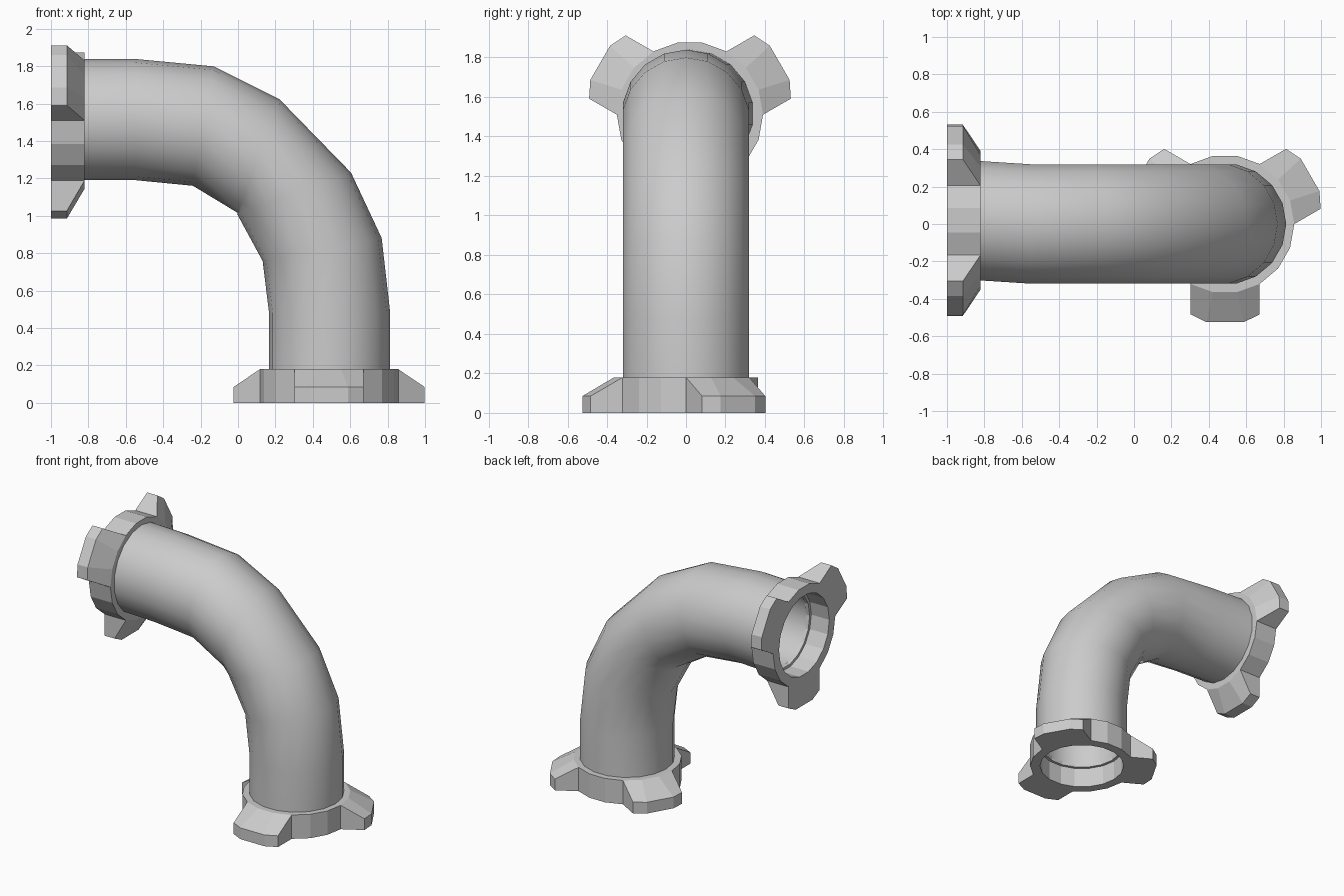
import bpy, bmesh, math
from mathutils import Matrix, Vector

cube = bpy.data.objects.get("Cube")
if cube:
    bpy.data.objects.remove(cube)

grey = bpy.data.materials.new("pipe_grey")
grey.use_nodes = True
COLOUR = (0.6, 0.6, 0.6, 1)
grey.diffuse_color = COLOUR
grey.node_tree.nodes["Principled BSDF"].inputs["Base Color"].default_value = COLOUR

SIDES = 18
BORE = 0.28


def make_object(name, bm):
    bmesh.ops.remove_doubles(bm, verts=bm.verts, dist=0.0005)
    mesh = bpy.data.meshes.new(name)
    bm.to_mesh(mesh)
    bm.free()
    mesh.materials.append(grey)
    obj = bpy.data.objects.new(name, mesh)
    bpy.context.collection.objects.link(obj)
    return obj


def loft(bm, loops, flip=False):
    """Bridge closed loops of equal length with quads."""
    rings = [[bm.verts.new(p) for p in loop] for loop in loops]
    for a, b in zip(rings, rings[1:]):
        n = len(a)
        for i in range(n):
            j = (i + 1) % n
            face = (a[i], a[j], b[j], b[i])
            bm.faces.new(face[::-1] if flip else face)


def polar(radius, degrees):
    t = math.radians(degrees)
    return Vector((radius * math.cos(t), radius * math.sin(t), 0))


def flange(name, matrix):
    """Collar with three parallel-sided lugs, chamfered towards the pipe."""
    outer, ring, bore = [], [], []
    for centre in (30, 150, 270):
        turn = Matrix.Rotation(math.radians(centre), 3, 'Z')
        lug = [(0.483, -0.185), (0.525, -0.1), (0.525, 0.1), (0.483, 0.185)]
        angles = (-30, -30, -10, 10, 30, 30, 50, 70)
        for k, a in enumerate(angles):
            on_ring = polar(0.37, centre + a)
            is_lug = 1 <= k <= 4
            outer.append(turn @ Vector((*lug[k - 1], 0)) if is_lug else on_ring)
            ring.append(on_ring)
            bore.append(polar(1, centre + a))

    def at(loop, z, scale=1):
        return [matrix @ (p * scale + Vector((0, 0, z))) for p in loop]

    bm = bmesh.new()
    loft(bm, [at(bore, 0, 0.3), at(outer, 0), at(outer, 0.085), at(ring, 0.18),
              at(bore, 0.18, BORE), at(bore, 0.15, BORE),
              at(bore, 0.15, 0.3), at(bore, 0, 0.3)], flip=False)
    bmesh.ops.remove_doubles(bm, verts=bm.verts, dist=0.0005)
    bmesh.ops.dissolve_degenerate(bm, edges=bm.edges, dist=0.0005)
    bmesh.ops.recalc_face_normals(bm, faces=bm.faces)
    return make_object(name, bm)


# Elbow pipe: circles along the bend, (x, y, z, tilt in degrees)
path = [(0.49, 0, 0.17, 0), (0.49, 0, 0.48, 0), (0.45, 0, 0.82, 11),
        (0.30, 0, 1.12, 20), (0.11, 0, 1.32, 70), (-0.185, 0, 1.48, 80),
        (-0.55, 0, 1.515, 90), (-0.83, 0.018, 1.515, 90)]


def pipe_loops(radius):
    loops = []
    for x, y, z, tilt in path:
        turn = Matrix.Rotation(math.radians(-tilt), 3, 'Y')
        loops.append([turn @ polar(radius, i * 360 / SIDES) + Vector((x, y, z))
                      for i in range(SIDES)])
    return loops


bm = bmesh.new()
loft(bm, pipe_loops(0.324))
loft(bm, pipe_loops(BORE), flip=True)
pipe = make_object("elbow_pipe", bm)
for poly in pipe.data.polygons:
    poly.use_smooth = True

# End collars: one on the ground, one facing sideways
flange("bottom_flange", Matrix.Translation((0.487, 0, 0)))
sideways = Matrix(((0, 0, 1, 0), (1, 0, 0, 0), (0, 1, 0, 0), (0, 0, 0, 1)))
flange("top_flange", Matrix.Translation((-1, 0.02, 1.51)) @ sideways)
